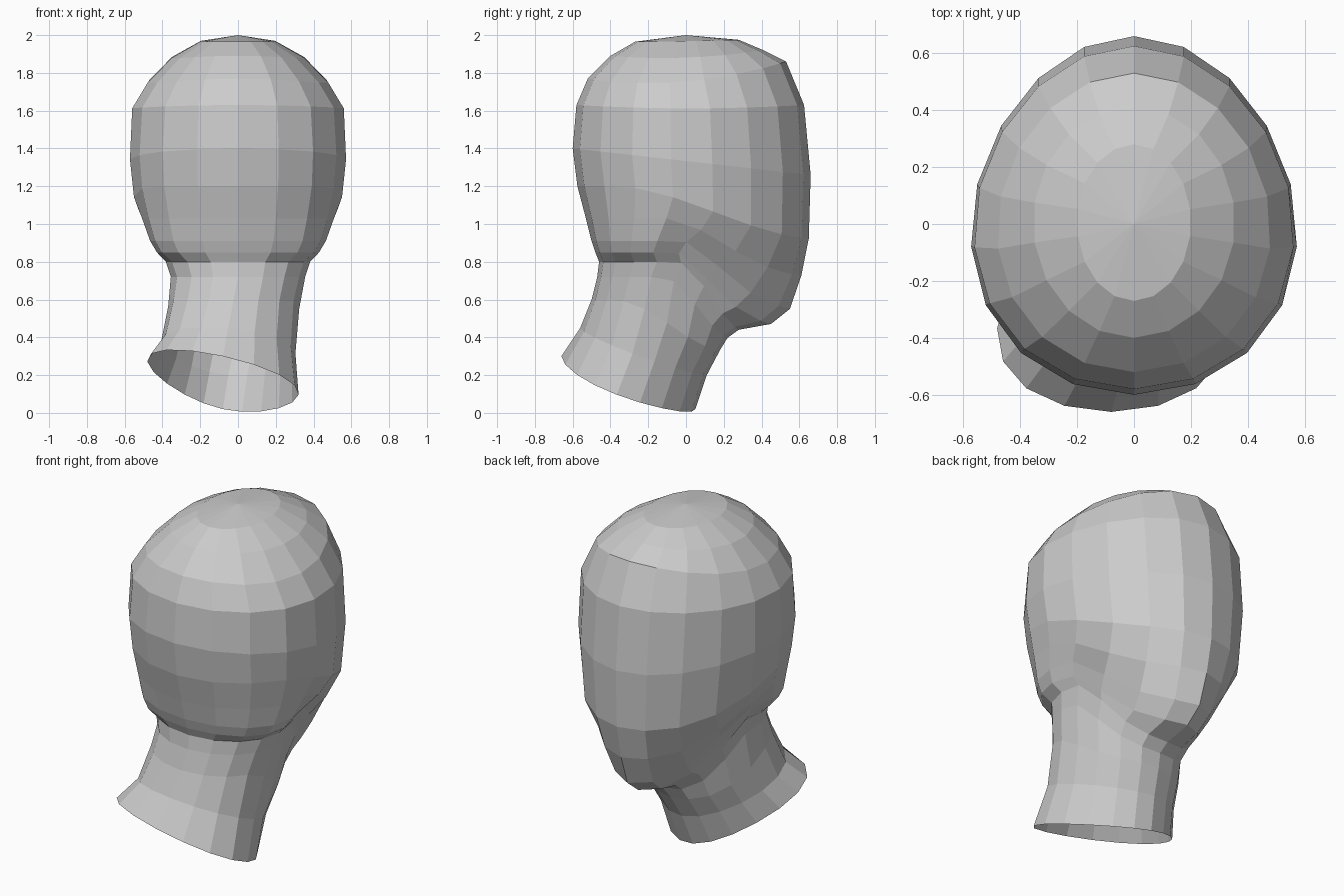
import bpy, bmesh
from math import sin, cos, pi

cube = bpy.data.objects.get("Cube")
if cube:
    bpy.data.objects.remove(cube)

SIDES = 18

# Loft rings: back y, z; front y, z; half width; back fullness; chin reach; drop start
RINGS = [
    (-.66, .3, .05, .02, .39, .25, 0, 0),
    (-.56, .45, .11, .2, .35, .18, 0, 0),
    (-.5, .6, .18, .33, .345, .12, 0, .2),
    (-.47, .72, .22, .39, .355, .1, 0, .5),
    (-.46, .8, .28, .43, .38, .12, 0, .55),
    (-.48, .85, .26, .46, .42, .22, .19, .55),
    (-.5, .91, .34, .54, .455, .22, .21, .55),
    (-.53, 1.03, .5, .72, .5, .18, .11, .4),
    (-.575, 1.2, .65, .92, .545, .15, 0, .15),
    (-.6, 1.4, .66, 1.26, .57, .11, 0, 0),
    (-.58, 1.63, .625, 1.63, .56, .09, 0, 0),
    (-.52, 1.77, .53, 1.86, .48, .06, 0, 0),
    (-.4, 1.89, .41, 1.92, .355, 0, 0, 0),
    (-.27, 1.965, .28, 1.975, .2, 0, 0, 0),
]


def front_blend(t, start):
    # Straight slope, or a late drop that follows the jaw line
    if start == 0:
        return t
    s = min(max((t - start) / (1.05 - start), 0), 1)
    return s * s * (3 - 2 * s)


def ring_points(back_y, back_z, front_y, front_z, half, full, chin, start):
    lean = max(0, .72 - back_z) / .42              # neck leans to one side
    droop = .06 * max(0, 1 - abs(back_z - 1.77) / .2)  # temples sit lower
    for i in range(SIDES):
        angle = 2 * pi * i / SIDES
        t = (1 - cos(angle)) / 2
        x = half * sin(angle) * (1 + full * cos(angle))
        y = back_y + (front_y - back_y) * t + chin * t ** 6
        z = back_z + (front_z - back_z) * front_blend(t, start)
        z -= .22 * lean ** 2 * x + droop * sin(angle) ** 2
        yield x - .08 * lean, y, z


# One skin from the open neck to the crown
bm = bmesh.new()
loops = [[bm.verts.new(point) for point in ring_points(*ring)] for ring in RINGS]
for low, high in zip(loops, loops[1:]):
    for i in range(SIDES):
        j = (i + 1) % SIDES
        bm.faces.new((low[i], low[j], high[j], high[i]))
crown = bm.verts.new((0, 0, 2))
top = loops[-1]
for i in range(SIDES):
    bm.faces.new((top[i], top[(i + 1) % SIDES], crown))
bmesh.ops.recalc_face_normals(bm, faces=bm.faces)

mesh = bpy.data.meshes.new("head_and_neck")
bm.to_mesh(mesh)
bm.free()
head = bpy.data.objects.new("head_and_neck", mesh)
bpy.context.collection.objects.link(head)

# Plain grey clay
clay = bpy.data.materials.new("light_grey")
clay.use_nodes = True
colour = (.6, .6, .6, 1)
clay.diffuse_color = colour
clay.node_tree.nodes["Principled BSDF"].inputs["Base Color"].default_value = colour
mesh.materials.append(clay)
